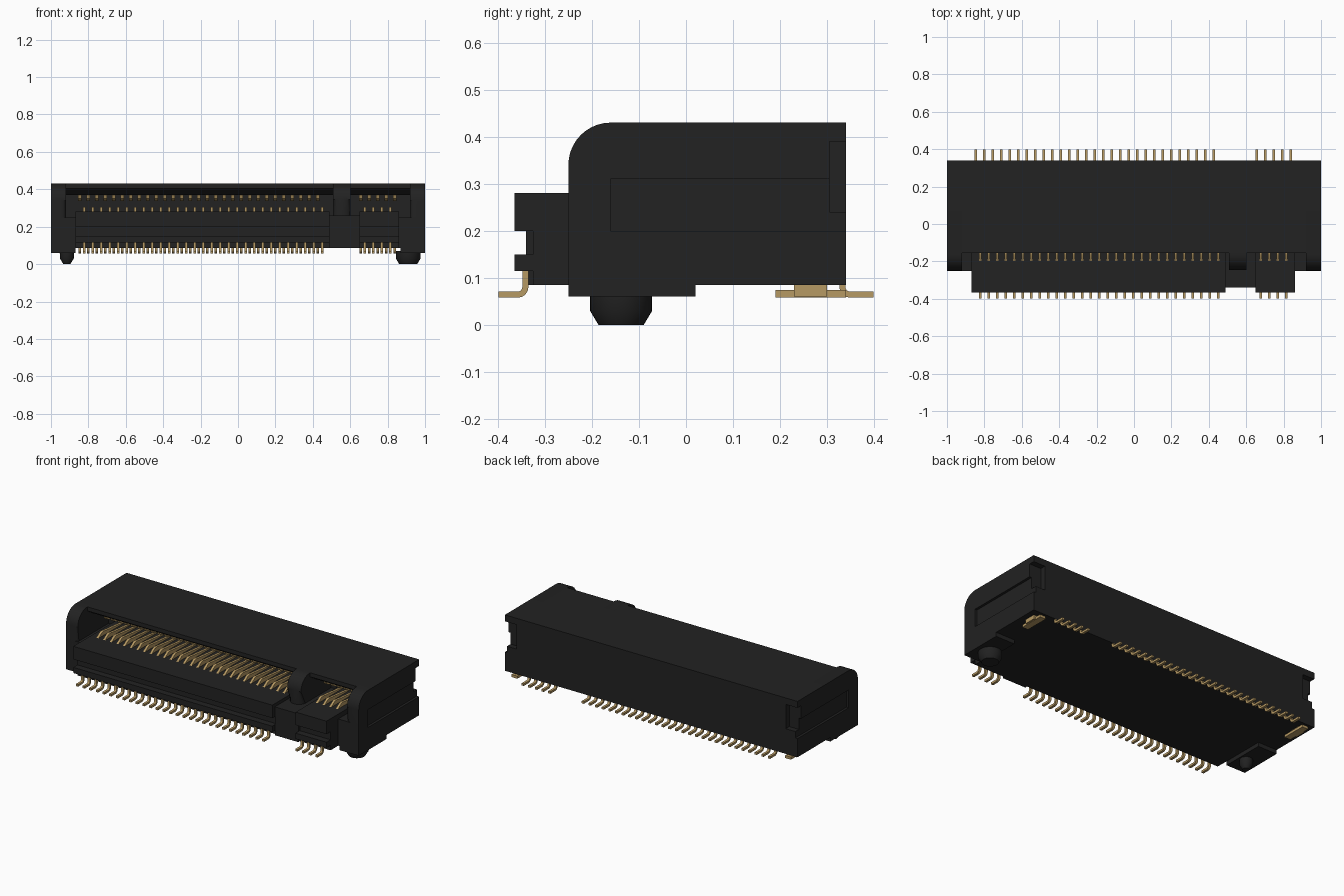
import bpy, bmesh, math

if "Cube" in bpy.data.objects:
    bpy.data.objects.remove(bpy.data.objects["Cube"])


def material(name, rgb):
    m = bpy.data.materials.new(name)
    m.diffuse_color = (*rgb, 1)
    m.use_nodes = True
    m.node_tree.nodes["Principled BSDF"].inputs["Base Color"].default_value = m.diffuse_color
    return m


BLACK = material("black plastic", (0.016, 0.016, 0.016))
GOLD = material("gold contact", (0.47, 0.32, 0.125))


def prism(bm, profile, x0, x1):
    """Extrude a (y, z) outline along x."""
    a = [bm.verts.new((x0, y, z)) for y, z in profile]
    b = [bm.verts.new((x1, y, z)) for y, z in profile]
    n = len(profile)
    bm.faces.new(a)
    bm.faces.new(b[::-1])
    for i in range(n):
        j = (i + 1) % n
        bm.faces.new((a[i], b[i], b[j], a[j]))


def finish(name, bm, mat, smooth=False):
    bmesh.ops.recalc_face_normals(bm, faces=bm.faces)
    me = bpy.data.meshes.new(name)
    bm.to_mesh(me)
    bm.free()
    me.materials.append(mat)
    ob = bpy.data.objects.new(name, me)
    bpy.context.collection.objects.link(ob)
    if smooth:
        bpy.ops.object.select_all(action='DESELECT')
        bpy.context.view_layer.objects.active = ob
        ob.select_set(True)
        bpy.ops.object.shade_smooth_by_angle(angle=math.radians(35))
    return ob


def extruded(name, profile, spans, mat=BLACK, smooth=False):
    bm = bmesh.new()
    for x0, x1 in spans:
        prism(bm, profile, x0, x1)
    return finish(name, bm, mat, smooth)


def rect(y0, y1, z0, z1):
    return [(y0, z0), (y1, z0), (y1, z1), (y0, z1)]


def nose(y, z, r, n=10):
    """Rounded top front corner, from the front edge up to the top."""
    return [(y + r - r * math.cos(t), z - r + r * math.sin(t))
            for t in [math.pi / 2 * i / n for i in range(n + 1)]]


def round_front(bm, xs, width):
    """Round the front side edges lying on the given x planes."""
    edges = [e for e in bm.edges
             if any(all(abs(v.co.x - x) < 1e-4 for v in e.verts) for x in xs)
             and all(v.co.y < -0.155 for v in e.verts)]
    bmesh.ops.bevel(bm, geom=edges, offset=width, segments=5, profile=0.5,
                    affect='EDGES', clamp_overlap=False)


# Main housing with the card slot and its sloped lead-in
extruded("housing", [(0.34, 0.085), (0.34, 0.43), (-0.155, 0.43), (-0.155, 0.405),
                     (-0.10, 0.37), (0.05, 0.37), (0.05, 0.25), (-0.25, 0.25),
                     (-0.25, 0.085)], [(-0.92, 0.92)])

# Front tongue with its long groove, and the lower bridge between its two halves
extruded("front_tongue", [(0.06, 0.28), (-0.365, 0.28), (-0.365, 0.20), (-0.325, 0.20),
                          (-0.325, 0.15), (-0.365, 0.15), (-0.365, 0.115),
                          (-0.325, 0.115), (-0.325, 0.085), (0.06, 0.085)],
         [(-0.87, 0.49), (0.65, 0.86)])
extruded("tongue_bridge", rect(-0.34, 0.06, 0.085, 0.26), [(0.49, 0.65)])

# Side cheeks: inner layer with rear notch, outer layer framing the shallow recess
front = [(0.02, 0.085), (0.02, 0.06), (-0.25, 0.06)] + nose(-0.25, 0.43, 0.09)
notch = [(0.305, 0.39), (0.34, 0.39), (0.34, 0.43)]
inner = front + notch[::-1] + [(0.305, 0.24), (0.34, 0.24), (0.34, 0.085)]
outer = front + notch[::-1] + [(0.305, 0.31), (-0.16, 0.31), (-0.16, 0.20),
                               (0.34, 0.20), (0.34, 0.085)]
for side, s in (("left", -1), ("right", 1)):
    bm = bmesh.new()
    prism(bm, inner, s * 0.92, s * 0.985)
    round_front(bm, [s * 0.92], 0.035)
    finish(side + "_cheek", bm, BLACK, True)
    extruded(side + "_cheek_frame", outer, [(s * 0.985, s * 1.0)], BLACK, True)
    # Standoff block under the cheek
    extruded(side + "_standoff", rect(-0.25, 0.02, 0.06, 0.25), [(s * 0.87, s * 0.98)])
    # Solder tab: flat foot, raised middle and rear lug
    bm = bmesh.new()
    prism(bm, rect(0.19, 0.34, 0.058, 0.074), s * 0.915, s * 0.955)
    prism(bm, rect(0.23, 0.30, 0.06, 0.09), s * 0.925, s * 0.965)
    finish(side + "_solder_tab", bm, GOLD)

# Key post across the slot
bm = bmesh.new()
prism(bm, nose(-0.245, 0.43, 0.085) + [(0.06, 0.43), (0.06, 0.25), (-0.245, 0.25)],
      0.508, 0.602)
round_front(bm, [0.508, 0.602], 0.0465)
finish("key_post", bm, BLACK, True)

# Locating pegs with tapered tips
for name, x, r in (("small_peg", -0.915, 0.037), ("large_peg", 0.91, 0.066)):
    bm = bmesh.new()
    n = 32
    rings = [[bm.verts.new((x + q * math.cos(2 * math.pi * i / n),
                            -0.138 + q * math.sin(2 * math.pi * i / n), z))
              for i in range(n)]
             for q, z in ((r, 0.07), (r, 0.03), (r - 0.018, 0.0))]
    for lo, hi in zip(rings, rings[1:]):
        for i in range(n):
            j = (i + 1) % n
            bm.faces.new((lo[i], lo[j], hi[j], hi[i]))
    bm.faces.new(rings[0])
    bm.faces.new(rings[-1])
    finish(name, bm, BLACK, True)

# Contact rows
PITCH = 1 / 22


def row(start, count):
    return [start + PITCH * i for i in range(count)]


def contacts(name, profile, xs, w=0.015):
    extruded(name, profile, [(x - w / 2, x + w / 2) for x in xs], GOLD, True)


front_xs = row(-0.822, 29) + row(0.678, 4)
rear_xs = row(-0.846, 29) + row(0.656, 5)


def bent_leg(y, out, top, tip):
    """Vertical leg curving into a flat foot; out is the foot direction."""
    arc = [math.pi / 2 * i / 4 for i in range(5)]
    z0, t, r = 0.058, 0.013, 0.022
    big = [(y + out * r * (1 - math.cos(a)), z0 + r * (1 - math.sin(a))) for a in arc]
    q = r - t
    small = [(y + out * (r - q * math.cos(a)), z0 + r - q * math.sin(a)) for a in arc]
    return ([(y, top)] + big + [(tip, z0), (tip, z0 + t)] + small[::-1]
            + [(y + out * t, top)])


contacts("front_solder_pins", bent_leg(-0.335, -1, 0.125, -0.398), front_xs)
contacts("rear_solder_pins", bent_leg(0.326, 1, 0.095, 0.398), rear_xs)
contacts("lower_slot_contacts", [(-0.205, 0.275), (-0.165, 0.303), (-0.15, 0.306),
                                 (-0.13, 0.303), (0.055, 0.285), (0.055, 0.275)],
         front_xs)
contacts("upper_slot_contacts", [(-0.095, 0.375), (-0.085, 0.35), (-0.06, 0.338),
                                 (-0.04, 0.34), (0.055, 0.36), (0.055, 0.375)],
         rear_xs, 0.017)
